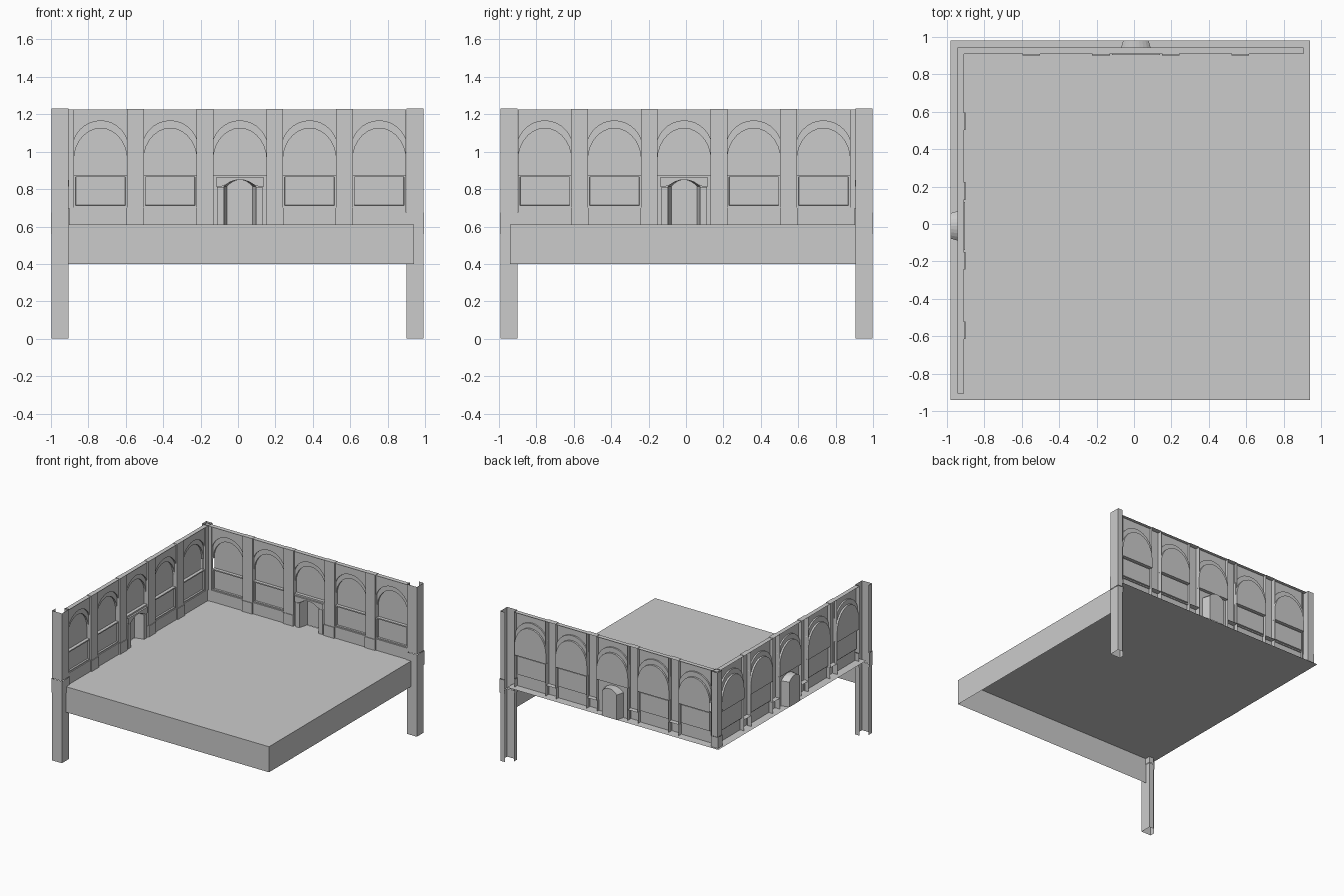
import bpy, bmesh
from math import cos, sin, pi, sqrt

if "Cube" in bpy.data.objects:
    bpy.data.objects.remove(bpy.data.objects["Cube"])

BAYS = [-0.735 + 0.3725 * i for i in range(5)]
HW = 0.1425                       # half width of a bay
BASE, TOP = 0.61, 1.225
FRONT, WALL, RING, DEEP = 0.905, 0.918, 0.93, 0.945


def finish(name, bm, mirrored=True):
    """Make the object; mirrored also builds the matching part of the left wall."""
    bmesh.ops.remove_doubles(bm, verts=bm.verts, dist=0.0005)
    for swap in ([False, True] if mirrored else [False]):
        b = bm.copy()
        if swap:
            for v in b.verts:
                v.co.x, v.co.y = -v.co.y, -v.co.x
            bmesh.ops.reverse_faces(b, faces=b.faces)
        label = name + ("_left" if swap else "_back") if mirrored else name
        me = bpy.data.meshes.new(label)
        b.to_mesh(me)
        b.free()
        bpy.context.collection.objects.link(bpy.data.objects.new(label, me))
    bm.free()


def face(bm, *pts):
    return bm.faces.new([bm.verts.new(p) for p in pts])


def loft(bm, rows):
    """Quads between consecutive rows of points (rows run top to bottom)."""
    for a, b in zip(rows, rows[1:]):
        for i in range(len(a) - 1):
            face(bm, a[i], b[i], b[i + 1], a[i + 1])


def extrude_plan(bm, plan, z0, z1):
    """Open sheet from a plan path running left to right along the front."""
    loft(bm, [[(x, y, z1) for x, y in plan], [(x, y, z0) for x, y in plan]])


def channel(bm, u0, u1, y0, y1, z0, z1, cap=True):
    """Pilaster-like channel, open at the back."""
    extrude_plan(bm, [(u0, y1), (u0, y0), (u1, y0), (u1, y1)], z0, z1)
    if cap:
        face(bm, (u0, y0, z1), (u1, y0, z1), (u1, y1, z1), (u0, y1, z1))


def circle_arc(u, half, spring, apex):
    s = apex - spring
    r = (half * half + s * s) / (2 * s)
    return apex - r + sqrt(max(r * r - u * u, 0))


# Floor: top sheet with front and right skirts, open below
bm = bmesh.new()
x0, x1, y0, y1, z0, z1 = -0.98, 0.94, -0.94, 0.98, 0.40, BASE
face(bm, (x0, y0, z1), (x1, y0, z1), (x1, y1, z1), (x0, y1, z1))
xs = -0.905
face(bm, (xs, y0, z0), (x1, y0, z0), (x1, y0, z1), (xs, y0, z1))
face(bm, (x1, y0, z0), (x1, -xs, z0), (x1, -xs, z1), (x1, y0, z1))
finish("floor_slab", bm, False)

# Arched bays: spandrel, stepped arch and recessed panel
N = 14
bm = bmesh.new()
for c in BAYS:
    us = [-HW * cos(pi * i / N) for i in range(N + 1)]
    outer = [circle_arc(u, HW, 1.06, 1.165) for u in us]
    inner = [0.955 + 0.17 * sin(pi * i / N) for i in range(N + 1)]

    def row(zs, y):
        zs = zs if isinstance(zs, list) else [zs] * (N + 1)
        return [(c + u, y, z) for u, z in zip(us, zs)]
    loft(bm, [row(TOP, WALL), row(outer, WALL), row(outer, RING), row(inner, RING),
              row(inner, DEEP), row(0.875, DEEP), row(0.875, WALL)])
finish("arched_bays", bm)

# Lower wall panels with inset frames and a skirting
bm = bmesh.new()
for c in BAYS:
    if abs(c) < 0.1:
        continue
    a, b = c - HW, c + HW
    f = face(bm, (a, WALL, 0.703), (b, WALL, 0.703), (b, WALL, 0.875), (a, WALL, 0.875))
    bm.normal_update()
    bmesh.ops.inset_region(bm, faces=[f], thickness=0.013, use_boundary=True)
    bmesh.ops.inset_region(bm, faces=[f], thickness=0.003, depth=-0.012, use_boundary=True)
    loft(bm, [[(u, y, z) for u in (a, b)] for y, z in
              ((WALL, 0.703), (0.910, 0.703), (0.910, BASE))])
finish("lower_panels", bm)

# Doorway: wall around it and the recess behind
bm = bmesh.new()
c, dw = BAYS[2], 0.085
us = [-dw + 2 * dw * i / 8 for i in range(9)]
arc = [circle_arc(u, dw, 0.815, 0.85) for u in us]
loft(bm, [[(c + u, WALL, 0.875) for u in us], [(c + u, WALL, z) for u, z in zip(us, arc)]])
for s in (-1, 1):
    a, b = sorted((c + s * dw, c + s * HW))
    face(bm, (a, WALL, BASE), (b, WALL, BASE), (b, WALL, 0.875), (a, WALL, 0.875))
outline = [(-dw, BASE)] + list(zip(us, arc)) + [(dw, BASE)]
loft(bm, [[(c + u, WALL, z) for u, z in outline], [(c + u * 0.8, 0.982, z) for u, z in outline]])
face(bm, *[(c + u * 0.8, 0.982, z) for u, z in reversed(outline)])
finish("doorway", bm)

# Door surround: two jambs and a curved hood
bm = bmesh.new()
for s in (-1, 1):
    a, b = sorted((c + s * dw, c + s * 0.122))
    channel(bm, a, b, 0.907, WALL, BASE, 0.81)
us = [-0.128 + 0.256 * i / 10 for i in range(11)]
low = [max(0.813, circle_arc(u, dw, 0.815, 0.85)) if abs(u) < dw else 0.813 for u in us]
loft(bm, [[(c + u, y, z) for u, z in zip(us, zs)] for y, zs in
          ((WALL, [0.862] * 11), (0.904, [0.862] * 11), (0.904, low), (WALL, low))])
finish("door_surround", bm)

# Pilasters with plinths, plus narrow strips at the inner corner
bm = bmesh.new()
for c in [(p + q) / 2 for p, q in zip(BAYS, BAYS[1:])]:
    channel(bm, c - 0.045, c + 0.045, FRONT, DEEP, 0.70, TOP + 0.003)
    channel(bm, c - 0.047, c + 0.047, 0.900, DEEP, BASE, 0.70)
channel(bm, -0.905, -0.8775, 0.908, 0.93, BASE, TOP)
finish("pilasters", bm)

# Thin cap along the wall top
bm = bmesh.new()
face(bm, (-0.908, 0.908, TOP), (0.905, 0.908, TOP), (0.905, DEEP, TOP), (-DEEP, DEEP, TOP))
finish("wall_cap", bm)

# Hollow column at the inner corner, with a plinth
bm = bmesh.new()
for o, z0, z1 in ((0, 0.70, TOP + 0.005), (0.003, BASE, 0.70)):
    a, b = -0.96 - o, -0.905 + o
    extrude_plan(bm, [(a, -a), (a, -b), (b, -b), (b, -a), (a, -a)], z0, z1)
finish("corner_column", bm, False)

# End posts: J-shaped sheets with leg, plinth band and shaft
bm = bmesh.new()
for o, z0, z1 in ((0.0, 0.0, 0.56), (0.004, 0.56, 0.675), (0.0, 0.675, 1.23)):
    plan = [(0.90 - o, 0.945), (0.90 - o, 0.907 - o), (0.991 + o, 0.907 - o),
            (0.991 + o, 0.996 + o), (0.95, 0.996 + o)]
    extrude_plan(bm, plan, z0, z1)
finish("end_post", bm)
